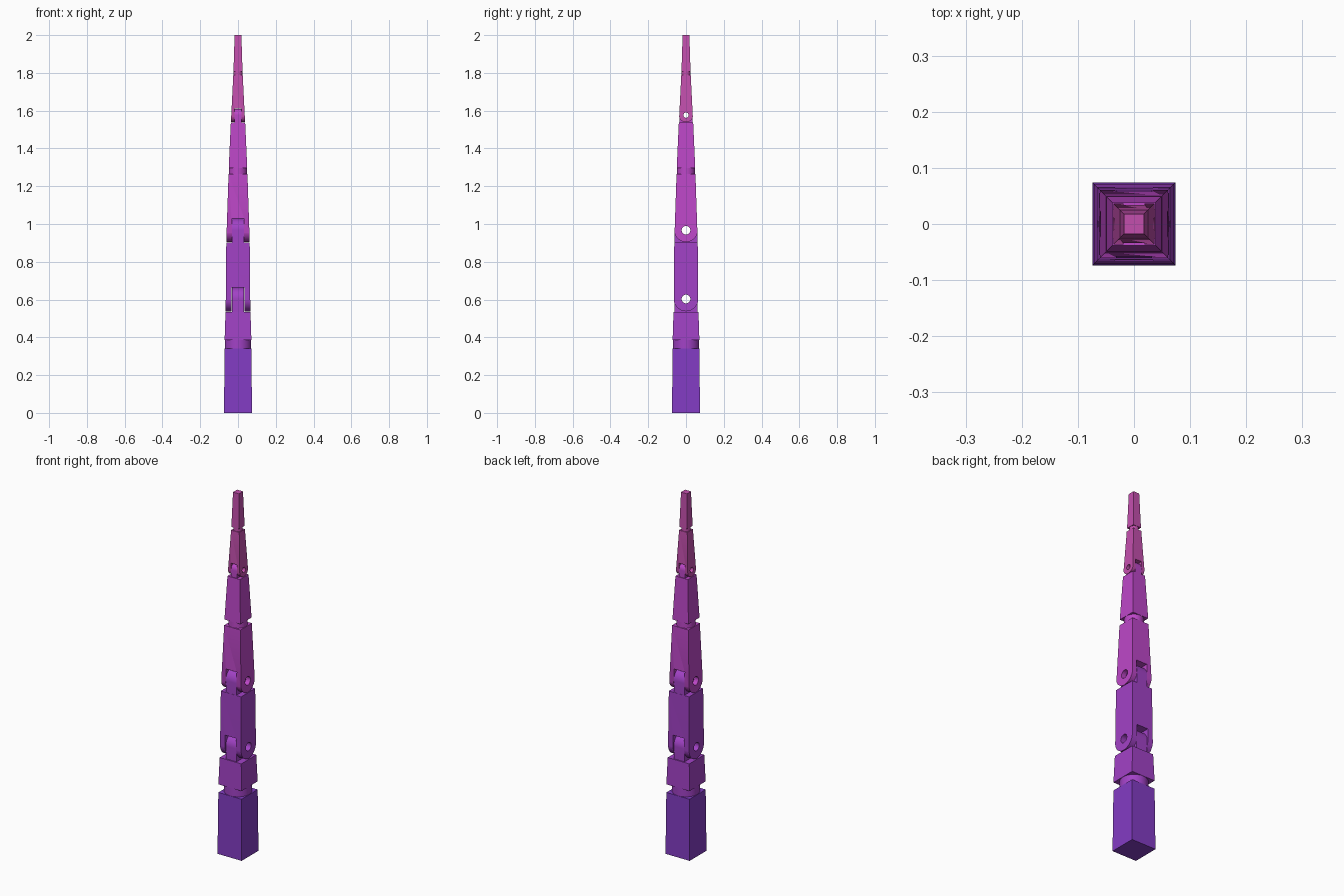
import bpy
import bmesh
import math

cube = bpy.data.objects.get("Cube")
if cube:
    bpy.data.objects.remove(cube, do_unlink=True)


def material(name, rgb):
    # Convert sRGB bytes to linear
    lin = [((c / 255 + 0.055) / 1.055) ** 2.4 for c in rgb]
    m = bpy.data.materials.new(name)
    m.use_nodes = True
    m.diffuse_color = (*lin, 1)
    m.node_tree.nodes["Principled BSDF"].inputs["Base Color"].default_value = (*lin, 1)
    return m


VIOLET = material("deep violet", (131, 60, 196))
PURPLE = material("purple", (162, 66, 198))
MAGENTA = material("magenta", (189, 71, 200))
PINK = material("pink", (196, 79, 174))


def make(name, bm, mat=None):
    bmesh.ops.recalc_face_normals(bm, faces=bm.faces)
    me = bpy.data.meshes.new(name)
    bm.to_mesh(me)
    bm.free()
    ob = bpy.data.objects.new(name, me)
    bpy.context.collection.objects.link(ob)
    if mat:
        me.materials.append(mat)
    return ob


def loft(name, rings, mat=None):
    """Closed solid between two matching rings of points."""
    bm = bmesh.new()
    a, b = [[bm.verts.new(p) for p in ring] for ring in rings]
    n = len(a)
    bm.faces.new(a)
    bm.faces.new(b)
    for i in range(n):
        j = (i + 1) % n
        bm.faces.new((a[i], a[j], b[j], b[i]))
    return make(name, bm, mat)


def taper(name, z0, h0, z1, h1, mat):
    """Square tapered block with half widths h0 and h1."""
    square = ((-1, -1), (1, -1), (1, 1), (-1, 1))
    return loft(name, [[(x * h, y * h, z) for x, y in square]
                       for z, h in ((z0, h0), (z1, h1))], mat)


def prism(name, profile, w):
    """Side profile of (y, z) points extruded across x."""
    return loft(name, [[(x, y, z) for y, z in profile] for x in (-w, w)])


def arc(z, r, start, end, n):
    return [(r * math.cos(math.radians(start + (end - start) * i / n)),
             z + r * math.sin(math.radians(start + (end - start) * i / n)))
            for i in range(n + 1)]


def boolean(ob, tool, op):
    mod = ob.modifiers.new(op, 'BOOLEAN')
    mod.operation = op
    mod.solver = 'EXACT'
    mod.object = tool
    bpy.context.view_layer.objects.active = ob
    bpy.ops.object.modifier_apply(modifier=mod.name)
    bpy.data.objects.remove(tool, do_unlink=True)


def finish(ob):
    bpy.ops.object.select_all(action='DESELECT')
    ob.select_set(True)
    bpy.context.view_layer.objects.active = ob
    bpy.ops.object.shade_smooth_by_angle(angle=math.radians(30))


def pin_hole(ob, joint):
    z, hole = joint["pin"], joint["hole"]
    boolean(ob, prism("pin_cutter", arc(z, hole, 0, 360, 32)[:-1], 0.2), 'DIFFERENCE')


def segment(name, z0, h0, z1, h1, mat, fork=None, tongue=None):
    """Tapered arm link with an optional fork below and tongue above."""
    ob = taper(name, z0, h0, z1, h1, mat)
    if fork:
        # Round the underside, then cut the slot between the cheeks
        z, r = fork["pin"], fork["radius"]
        outline = arc(z, r, 180, 360, 32) + [(r, z1 + 0.1), (-r, z1 + 0.1)]
        boolean(ob, prism("round_cutter", outline, 0.2), 'INTERSECT')
        t = fork["top"]
        slot = [(-0.2, z0 - 0.1), (0.2, z0 - 0.1), (0.2, t), (-0.2, t)]
        boolean(ob, prism("slot_cutter", slot, fork["width"] + 0.001), 'DIFFERENCE')
        pin_hole(ob, fork)
    if tongue:
        z, r = tongue["pin"], tongue["top"] - tongue["pin"] - 0.002
        outline = arc(z, r, 0, 180, 32) + [(-r, z1 - 0.02), (r, z1 - 0.02)]
        boolean(ob, prism("tongue_tool", outline, tongue["width"]), 'UNION')
        pin_hole(ob, tongue)
    finish(ob)


def collar(name, z0, z1, r, mat):
    """Round swivel neck between two links."""
    bm = bmesh.new()
    bmesh.ops.create_cone(bm, cap_ends=True, segments=48, radius1=r, radius2=r,
                          depth=z1 - z0 + 0.004)
    bmesh.ops.translate(bm, verts=bm.verts, vec=(0, 0, (z0 + z1) / 2))
    finish(make(name, bm, mat))


# Hinge joints from bottom to top
shoulder = dict(pin=0.603, radius=0.065, top=0.665, width=0.033, hole=0.023)
elbow = dict(pin=0.967, radius=0.062, top=1.03, width=0.032, hole=0.023)
wrist = dict(pin=1.576, radius=0.037, top=1.612, width=0.018, hole=0.014)

# Arm links
segment("base", 0, 0.074, 0.34, 0.071, VIOLET)
segment("shoulder_link", 0.385, 0.071, 0.533, 0.066, PURPLE, tongue=shoulder)
segment("upper_arm", 0.53, 0.0655, 0.902, 0.062, PURPLE, shoulder, elbow)
segment("forearm_lower", 0.895, 0.0625, 1.265, 0.05, MAGENTA, elbow)
segment("forearm_upper", 1.297, 0.049, 1.537, 0.038, MAGENTA, tongue=wrist)
segment("wrist_link", 1.53, 0.038, 1.79, 0.025, PINK, wrist)
segment("tip", 1.808, 0.024, 2.0, 0.018, PINK)

# Swivel collars
collar("base_collar", 0.34, 0.385, 0.07, PURPLE)
collar("forearm_collar", 1.265, 1.297, 0.048, MAGENTA)
collar("tip_collar", 1.79, 1.808, 0.023, PINK)
